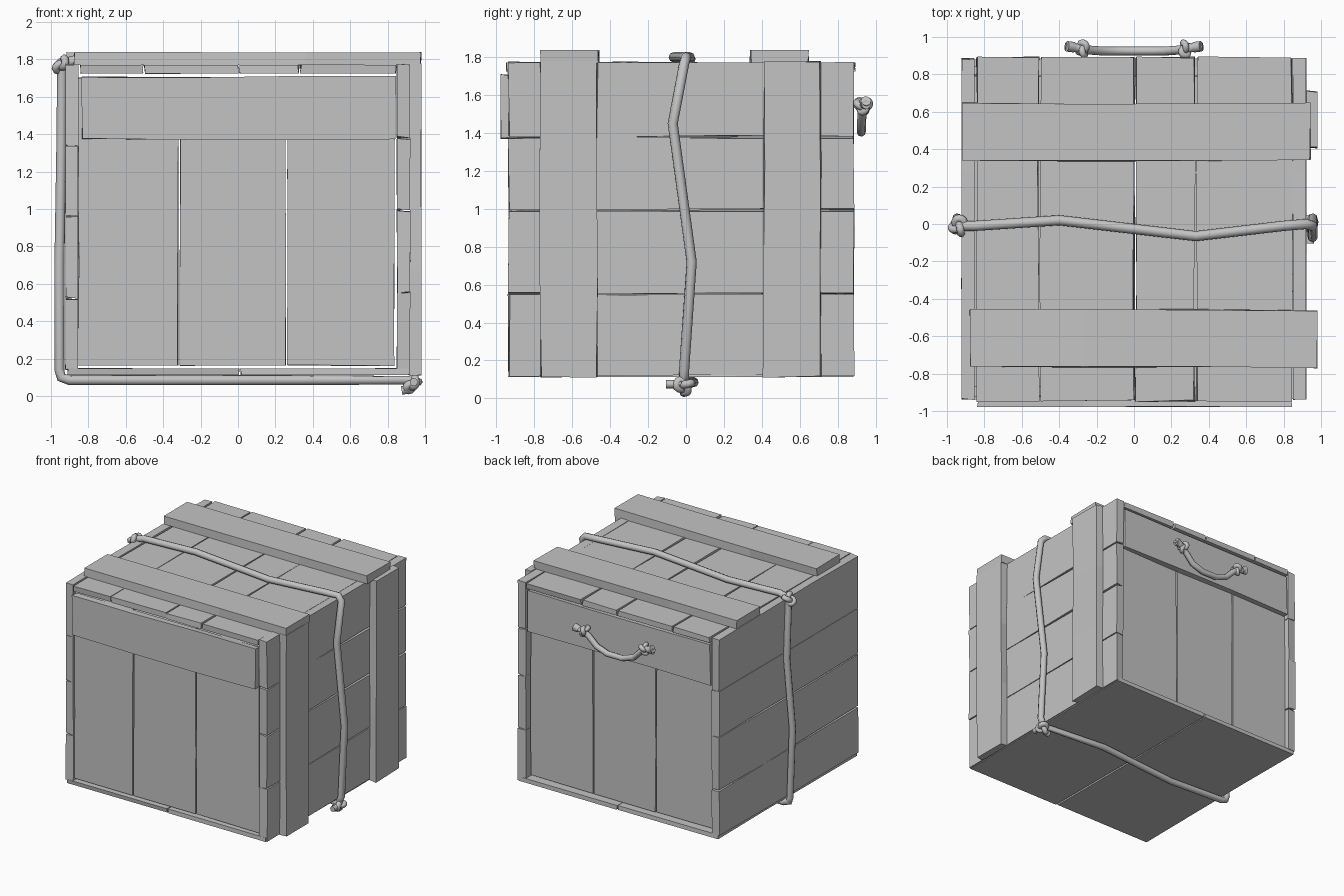
import bpy, bmesh, math, random
from mathutils import Vector

random.seed(4)
if "Cube" in bpy.data.objects:
    bpy.data.objects.remove(bpy.data.objects["Cube"])

GREY = bpy.data.materials.new("plain_grey")
GREY.use_nodes = True
colour = (0.55, 0.55, 0.55, 1)
GREY.diffuse_color = colour
GREY.node_tree.nodes["Principled BSDF"].inputs["Base Color"].default_value = colour


def plank(name, xs, ys, zs, wobble=0.006):
    """Rough board between two corners, slightly uneven along its length."""
    spans = [xs, ys, zs]
    size = [b - a for a, b in spans]
    long_axis = size.index(max(size))
    thin_axis = size.index(min(size))
    bm = bmesh.new()
    bmesh.ops.create_cube(bm, size=1)
    for v in bm.verts:
        v.co = Vector([(a + b) / 2 + c * (b - a) for (a, b), c in zip(spans, v.co)])
    edges = [e for e in bm.edges
             if abs(e.verts[0].co[long_axis] - e.verts[1].co[long_axis]) > size[long_axis] / 2]
    bmesh.ops.subdivide_edges(bm, edges=edges, cuts=2, use_grid_fill=True)
    for v in bm.verts:
        for axis in range(3):
            amount = wobble * (0.3 if axis == thin_axis else 1)
            v.co[axis] += random.uniform(-amount, amount)
    mesh = bpy.data.meshes.new(name)
    bm.to_mesh(mesh)
    bm.free()
    mesh.materials.append(GREY)
    obj = bpy.data.objects.new(name, mesh)
    bpy.context.collection.objects.link(obj)
    return obj


def row(seams, gap=0.006):
    """Neighbouring spans between seams, with a thin gap."""
    return [(a + gap, b - gap) for a, b in zip(seams, seams[1:])]


def rope(name, points, radius, closed=False):
    """Round rope through the points."""
    curve = bpy.data.curves.new(name, "CURVE")
    curve.dimensions = "3D"
    curve.bevel_depth = radius
    curve.bevel_resolution = 2
    curve.use_fill_caps = True
    spline = curve.splines.new("POLY")
    spline.points.add(len(points) - 1)
    for p, co in zip(spline.points, points):
        p.co = (*co, 1)
    spline.use_cyclic_u = closed
    curve.materials.append(GREY)
    obj = bpy.data.objects.new(name, curve)
    bpy.context.collection.objects.link(obj)
    bpy.ops.object.select_all(action="DESELECT")
    bpy.context.view_layer.objects.active = obj
    obj.select_set(True)
    bpy.ops.object.convert(target="MESH")
    bpy.ops.object.shade_smooth_by_angle(angle=math.radians(50))
    return obj


def knot(name, centre, axis, size, radius):
    """Overhand knot as a closed three-lobed loop facing along the axis."""
    turn = Vector(axis).to_track_quat("Z", "Y")
    points = []
    for i in range(30):
        t = math.tau * i / 30
        p = Vector((math.sin(t) + 2 * math.sin(2 * t),
                    math.cos(t) - 2 * math.cos(2 * t), -math.sin(3 * t)))
        points.append(Vector(centre) + turn @ (p * size / 3))
    return rope(name, points, radius, closed=True)


# Vertical end boards, front and back
for side, ys in (("front", (-0.92, -0.87)), ("back", (0.79, 0.84))):
    for i, xs in enumerate(row((-0.86, -0.315, 0.26, 0.84))):
        plank(f"{side}_board_{i + 1}", xs, ys, (0.165, 1.70), 0.004)

# Horizontal rails across both ends
plank("front_rail", (-0.835, 0.84), (-0.978, -0.922), (1.372, 1.705))
plank("back_rail", (-0.84, 0.84), (0.84, 0.885), (1.372, 1.705))

# Stacked side boards
for side, xs, seams in (("left", (0.85, 0.92), (0.115, 0.55, 0.995, 1.38, 1.775)),
                        ("right", (-0.922, -0.855), (0.14, 0.52, 0.96, 1.34, 1.775))):
    for i, zs in enumerate(row(seams, 0.004)):
        plank(f"{side}_side_board_{i + 1}", xs, (-0.935, 0.883), zs)

# Lid and bottom boards
for i, xs in enumerate(row((-0.845, -0.505, 0.005, 0.33, 0.85))):
    plank(f"lid_board_{i + 1}", xs, (-0.945, 0.89), (1.725, 1.77))
for i, xs in enumerate(row((-0.915, 0.01, 0.915))):
    plank(f"bottom_board_{i + 1}", xs, (-0.935, 0.88), (0.113, 0.148), 0.005)

# Battens over the lid and down the left side
plank("lid_batten_front", (-0.88, 0.98), (-0.765, -0.46), (1.77, 1.837))
plank("lid_batten_back", (-0.915, 0.94), (0.34, 0.645), (1.77, 1.837))
plank("side_batten_front", (0.92, 0.98), (-0.768, -0.468), (0.115, 1.775))
plank("side_batten_back", (0.92, 0.98), (0.41, 0.71), (0.115, 1.775))

# Rope bound around the crate
rope("binding_rope", [
    (-0.93, -0.01, 1.78), (-0.85, -0.01, 1.80), (-0.4, 0.02, 1.80), (0.33, -0.065, 1.80),
    (0.8, -0.01, 1.80), (0.92, 0.0, 1.80), (0.955, -0.01, 1.765), (0.955, -0.07, 1.45),
    (0.955, 0.03, 0.72), (0.955, -0.01, 0.15), (0.93, -0.01, 0.085), (0.35, 0.04, 0.085),
    (-0.4, -0.03, 0.085), (-0.9, 0.0, 0.085), (-0.945, 0.0, 0.1), (-0.955, 0.0, 0.14),
    (-0.955, -0.03, 0.7), (-0.945, 0.03, 1.3), (-0.94, 0.0, 1.75)], 0.027)
knot("upper_knot", (-0.94, -0.01, 1.775), (-1, 0, 1), 0.044, 0.021)
knot("lower_knot", (0.935, -0.01, 0.065), (1, 0, -1), 0.044, 0.021)
rope("lower_knot_tail", [(0.95, -0.02, 0.08), (0.94, -0.06, 0.075), (0.94, -0.105, 0.075)], 0.022)
rope("lower_knot_end", [(0.94, -0.01, 0.07), (0.9, -0.01, 0.035), (0.875, -0.01, 0.03)], 0.024)

# Sagging rope handle on the back
half = [(0.365, 0.95, 1.55), (0.29, 0.94, 1.55), (0.24, 0.93, 1.51),
        (0.17, 0.925, 1.44), (0.07, 0.925, 1.405)]
rope("handle_rope", half + [(-x, y, z) for x, y, z in reversed(half)], 0.024)
for side, s in (("left", 1), ("right", -1)):
    knot(f"handle_knot_{side}", (s * 0.275, 0.935, 1.545), (s, 0, 0.4), 0.038, 0.018)
    rope(f"handle_end_{side}", [(s * 0.32, 0.945, 1.55), (s * 0.36, 0.95, 1.57)], 0.028)
